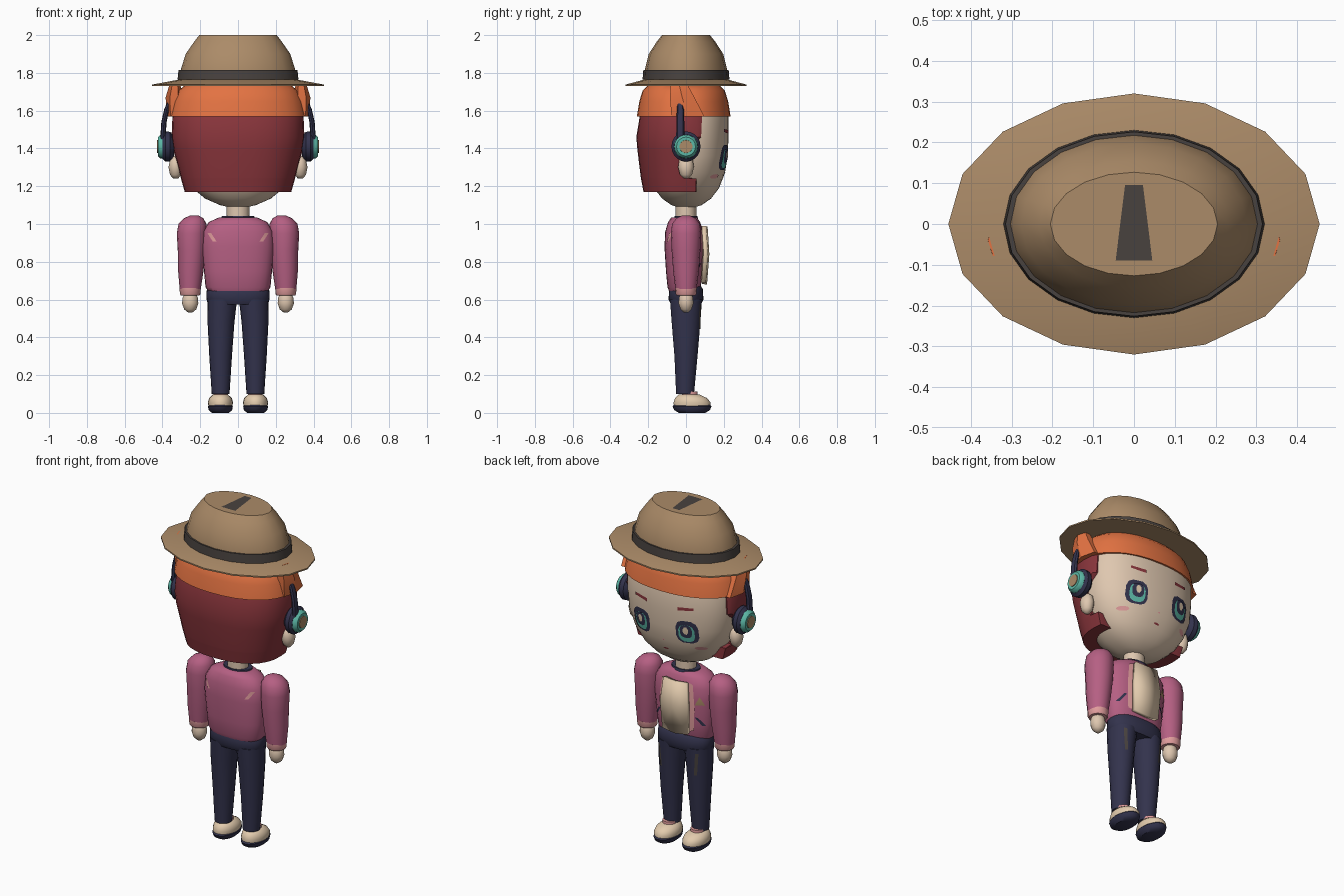
import bpy, bmesh, math
from mathutils import Matrix, Vector
from mathutils.bvhtree import BVHTree

cube = bpy.data.objects.get("Cube")
if cube:
    bpy.data.objects.remove(cube, do_unlink=True)


def material(name, r, g, b):
    m = bpy.data.materials.new(name)
    m.use_nodes = True
    col = [(v / 255) ** 2.2 for v in (r, g, b)] + [1.0]
    m.diffuse_color = col
    m.node_tree.nodes["Principled BSDF"].inputs["Base Color"].default_value = col
    return m


FELT = material("tan felt", 170, 138, 104)
BAND = material("dark grey ribbon", 74, 68, 65)
ORANGE = material("orange hair", 226, 114, 68)
RED = material("dark red hair", 136, 56, 62)
SKIN = material("skin", 222, 198, 174)
ROSE = material("rose jacket", 180, 96, 130)
PINK = material("light pink trim", 224, 155, 155)
NAVY = material("navy cloth", 54, 54, 78)
TEAL = material("teal", 92, 182, 164)
CREAM = material("cream", 226, 202, 172)


def finish(name, bm, mat, angle=40):
    me = bpy.data.meshes.new(name)
    bm.to_mesh(me)
    bm.free()
    me.materials.append(mat)
    me.shade_smooth()
    me.set_sharp_from_angle(angle=math.radians(angle))
    ob = bpy.data.objects.new(name, me)
    bpy.context.collection.objects.link(ob)
    return ob


def loft(name, mat, rings, sides=20, cx=0, cy=0, power=2, front=None, matrix=None, angle=40):
    """Closed stack of rounded rings, each (z, rx, ry[, dx, dy]); front limits y per ring."""
    bm = bmesh.new()
    rows = []
    for i, ring in enumerate(rings):
        z, rx, ry, dx, dy = (list(ring) + [0, 0])[:5]
        row = []
        for k in range(sides):
            a = math.tau * k / sides
            c, s = math.cos(a), math.sin(a)
            x = cx + dx + rx * math.copysign(abs(c) ** (2 / power), c)
            y = cy + dy + ry * math.copysign(abs(s) ** (2 / power), s)
            if front:
                y = min(y, front[i])
            row.append(bm.verts.new((x, y, z)))
        rows.append(row)
    for lo, hi in zip(rows, rows[1:]):
        for k in range(sides):
            n = (k + 1) % sides
            bm.faces.new((lo[k], lo[n], hi[n], hi[k]))
    bm.faces.new(rows[0][::-1])
    bm.faces.new(rows[-1])
    bmesh.ops.recalc_face_normals(bm, faces=bm.faces)
    if matrix:
        bm.transform(matrix)
    return finish(name, bm, mat, angle)


def decal(name, mat, target, pts, offset=0.004, side=1, thick=0):
    """Thin plate of (x, z) points laid on the +y or -y side of a part."""
    tree = BVHTree.FromPolygons([v.co for v in target.data.vertices],
                                [p.vertices[:] for p in target.data.polygons])
    bm = bmesh.new()

    def lay(x, z):
        hit = tree.ray_cast(Vector((x, side, z)), Vector((0, -side, 0)))[0]
        y = hit.y if hit else 0
        return bm.verts.new((x, y + side * offset, z))

    rim = [lay(*p) for p in pts]
    mid = lay(sum(p[0] for p in pts) / len(pts), sum(p[1] for p in pts) / len(pts))
    for a, b in zip(rim, rim[1:] + rim[:1]):
        bm.faces.new((a, b, mid))
    bm.normal_update()
    if sum(f.normal.y * f.calc_area() for f in bm.faces) * side < 0:
        bmesh.ops.reverse_faces(bm, faces=bm.faces)
    ob = finish(name, bm, mat)
    if thick:
        mod = ob.modifiers.new("thickness", "SOLIDIFY")
        mod.thickness = thick
    return ob


def oval(x, z, rx, rz, n=12, power=2):
    out = []
    for k in range(n):
        c, s = math.cos(math.tau * (k + .5) / n), math.sin(math.tau * (k + .5) / n)
        out.append((x + rx * math.copysign(abs(c) ** (2 / power), c),
                    z + rz * math.copysign(abs(s) ** (2 / power), s)))
    return out


def box(x, z, w, h, lean=0):
    return [(x - w - lean, z - h), (x + w - lean, z - h), (x + w + lean, z + h), (x - w + lean, z + h)]


# Hat
loft("hat_brim", FELT, [(1.73, .3, .21), (1.73, .455, .32), (1.738, .455, .32), (1.765, .31, .22)], 16)
loft("hat_crown", FELT, [(1.75, .312, .222), (1.82, .302, .217), (1.9, .277, .197),
                         (1.965, .232, .155), (2.0, .205, .127)], 20)
loft("hat_band", BAND, [(1.765, .32, .23), (1.815, .315, .226)], 20)
bm = bmesh.new()
bm.faces.new([bm.verts.new((x, y, 2.0)) for x, y in
              ((-.045, -.09), (.045, -.09), (.022, .095), (-.022, .095))])
finish("hat_top_crease", bm, BAND).location.z = .002

# Head and hair
head = loft("head", SKIN, [(1.087, .04, .04), (1.1, .095, .08), (1.135, .175, .13), (1.19, .24, .172),
                           (1.27, .292, .203), (1.36, .325, .218), (1.46, .335, .222),
                           (1.57, .335, .222), (1.7, .3, .19)], 40, cy=.003, power=2.3, angle=60)
loft("back_hair", RED, [(1.17, .282, .22), (1.24, .302, .233), (1.245, .303, .234), (1.39, .342, .252),
                        (1.46, .352, .258), (1.57, .347, .24), (1.62, .33, .22)],
     32, cy=-.005, power=2.4, front=[.055, .055, .0, .01, .08, .085, .085])
loft("top_hair", ORANGE, [(1.57, .362, .248), (1.65, .345, .235), (1.705, .318, .218), (1.735, .28, .19)],
     32, cy=-.012, power=2.2)
loft("neck", SKIN, [(1.0, .06, .055), (1.12, .06, .055)], 16)

for s, label in ((1, "right"), (-1, "left")):
    loft("side_tuft_" + label, ORANGE, [(1.57, .04, .1, 0, .03), (1.67, .045, .075), (1.755, .025, .045, -.005 * s, -.02)],
         6, cx=.338 * s, cy=-.02, angle=20)
    loft("ear_" + label, SKIN, [(1.24, .012, .012), (1.26, .03, .032), (1.3, .038, .042),
                                (1.34, .03, .036), (1.36, .01, .012)], 12, cx=.33 * s, angle=70)

    # Headphones, turned so their axis points outwards
    out = Matrix.Translation((.34 * s, 0, 1.41)) @ Matrix.Rotation(s * math.pi / 2, 4, "Y")
    loft("ear_cup_" + label, NAVY, [(0, .055, .055), (.02, .078, .075), (.045, .08, .077), (.06, .064, .064)],
         20, matrix=out)
    loft("ear_cup_ring_" + label, TEAL, [(.05, .064, .064), (.072, .062, .062), (.084, .05, .05)], 20, matrix=out)
    loft("ear_cup_centre_" + label, FELT, [(.07, .036, .036), (.088, .034, .034)], 14, matrix=out)
    loft("headband_" + label, NAVY, [(1.45, .014, .022, .398 * s), (1.54, .014, .021, .392 * s),
                                     (1.61, .013, .018, .377 * s), (1.66, .012, .014, .355 * s)], 8, cy=-.03)

    # Face details
    ex = .148 * s
    decal("eye_outline_" + label, NAVY, head, oval(ex, 1.352, .064, .069, 12, 3), .004)
    decal("eye_iris_" + label, TEAL, head, oval(ex, 1.346, .046, .053, 12, 2.6), .008)
    decal("eye_pupil_" + label, NAVY, head, oval(ex, 1.36, .034, .04, 12, 2.6), .011)
    decal("eye_glint_" + label, CREAM, head, oval(ex, 1.365, .016, .024, 8), .014)
    decal("eyebrow_" + label, RED, head,
          [(.1 * s, 1.478), (.1 * s, 1.497), (.19 * s, 1.503), (.19 * s, 1.488)], .006)
    decal("blush_" + label, PINK, head, oval(.205 * s, 1.252, .03, .012, 10))
decal("nose", PINK, head, oval(0, 1.275, .008, .005, 6))
decal("mouth", RED, head, oval(0, 1.215, .018, .006, 8))

# Jacket
torso = loft("jacket", ROSE, [(.64, .155, .078), (.665, .172, .088), (.75, .18, .096), (.88, .192, .104),
                              (.96, .185, .1), (1.01, .155, .085), (1.035, .1, .068)],
             28, cy=-.01, power=2.4, angle=60)
loft("collar", NAVY, [(1.02, .092, .066), (1.042, .085, .06)], 20)
decal("shirt_panel", CREAM, torso, [(-.082, .69), (0, .68), (.082, .69), (.09, .85), (.075, .99),
                                    (0, .985), (-.075, .99), (-.09, .85)], .032, thick=.026)
for s, label in ((1, "right"), (-1, "left")):
    decal("lapel_" + label, PINK, torso, [(.08 * s, .7), (.105 * s, .71), (.115 * s, .85), (.1 * s, .98),
                                          (.07 * s, .99), (.088 * s, .85)], .008)
    decal("pocket_slit_" + label, NAVY, torso, box(.138 * s, .765, .008, .025, -.018 * s), .005)
    decal("back_slash_" + label, PINK, torso, box(.138 * s, .93, .01, .022, .014 * s), .004, -1)
decal("badge", FELT, torso, [(-.115, .865), (-.165, .865), (-.14, .915)], .006)

# Trousers hips
loft("hips", NAVY, [(.575, .15, .08), (.6, .168, .092), (.655, .165, .09), (.67, .155, .08)],
     24, power=2.4)

# Limbs
for s, label in ((1, "right"), (-1, "left")):
    loft("sleeve_" + label, ROSE, [(.655, .056, .056, .008 * s), (.75, .067, .068, .005 * s), (.86, .074, .076),
                                   (.95, .079, .08), (1.0, .074, .074, -.004 * s), (1.03, .052, .052, -.01 * s),
                                   (1.045, .022, .022, -.014 * s)], 16, cx=.245 * s, angle=60)
    loft("cuff_" + label, PINK, [(.622, .05, .05), (.63, .055, .055), (.66, .056, .057)], 16, cx=.253 * s)
    loft("hand_" + label, SKIN, [(.532, .012, .012), (.548, .032, .03), (.58, .043, .041),
                                 (.61, .04, .038), (.64, .026, .026)], 14, cx=.253 * s, angle=70)

    leg = loft("trouser_leg_" + label, NAVY, [(.1, .047, .048, .092 * s, -.005), (.3, .06, .062, .092 * s),
                                              (.48, .071, .077, .09 * s), (.6, .079, .086, .084 * s)], 18)
    decal("trouser_pocket_" + label, BAND, leg, box(.118 * s, .51, .008, .065, .005 * s), .004)

    # Shoes
    loft("ankle_" + label, PINK, [(.06, .04, .045), (.112, .038, .042)], 14, cx=.092 * s, cy=.02)
    loft("shoe_upper_" + label, CREAM, [(.03, .062, .095), (.055, .067, .098), (.078, .06, .085, 0, -.005),
                                        (.097, .04, .055, 0, -.015)], 20, cx=.093 * s, cy=.032, angle=60)
    loft("shoe_sole_" + label, NAVY, [(0, .045, .07), (.015, .062, .095), (.034, .066, .103), (.042, .06, .096)],
         20, cx=.093 * s, cy=.032)
